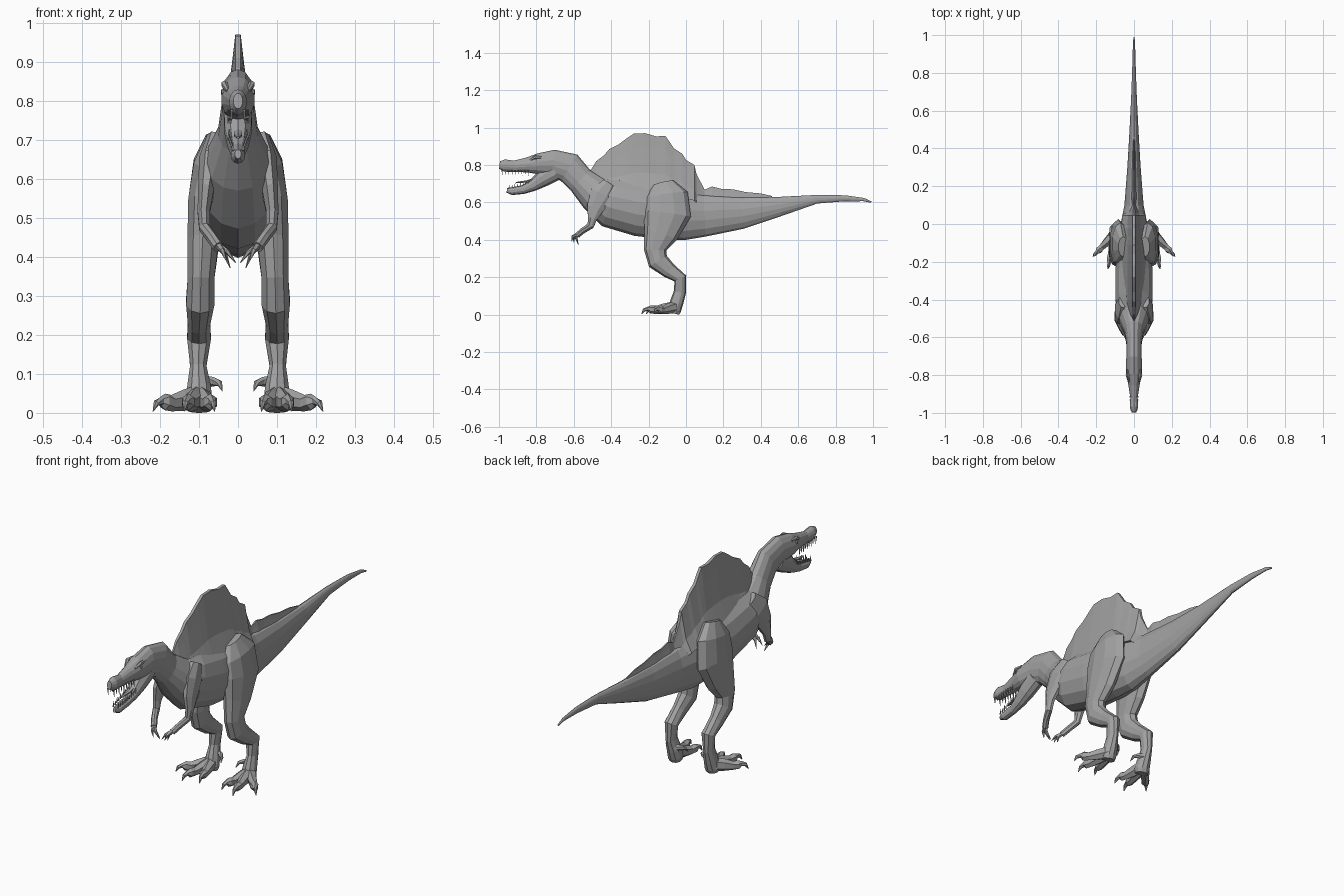
import bpy, bmesh, math
from mathutils import Vector

hide = bpy.data.materials.new("dark_grey_hide")
hide.diffuse_color = (.36, .36, .36, 1)


def finish(name, bm, mirror):
    bmesh.ops.recalc_face_normals(bm, faces=bm.faces)
    me = bpy.data.meshes.new(name)
    bm.to_mesh(me)
    bm.free()
    me.materials.append(hide)
    ob = bpy.data.objects.new(name, me)
    bpy.context.collection.objects.link(ob)
    if mirror:
        ob.modifiers.new("mirror", 'MIRROR').use_mirror_merge = False
    return ob


def skin(bm, rings):
    rings = [[bm.verts.new(p) for p in r] for r in rings]
    n = len(rings[0])
    for a, b in zip(rings, rings[1:]):
        for i in range(n):
            j = (i + 1) % n
            bm.faces.new((a[i], a[j], b[j], b[i]))
    bm.faces.new(rings[0])
    bm.faces.new(rings[-1])


def tube(bm, stations, sides):
    """Loft ellipses along a path; station = x, y, z, side radius, depth radius."""
    pts = [Vector(s[:3]) for s in stations]
    rings = []
    for i, s in enumerate(stations):
        t = Vector()
        if i > 0:
            t += (pts[i] - pts[i - 1]).normalized()
        if i < len(pts) - 1:
            t += (pts[i + 1] - pts[i]).normalized()
        t.normalize()
        u = Vector((1, 0, 0))
        u = (u - t * u.dot(t)).normalized()
        v = t.cross(u)
        rings.append([pts[i] + u * s[3] * math.cos(a) + v * s[4] * math.sin(a)
                      for a in (2 * math.pi * (k + .5) / sides for k in range(sides))])
    skin(bm, rings)


def part(name, tubes, sides=8, mirror=True):
    bm = bmesh.new()
    for t in tubes:
        tube(bm, t, sides)
    return finish(name, bm, mirror)


# tail, torso, neck and upper head in one loft: y, z, half width, half depth
spine = [(.99, .602, .003, .004), (.95, .615, .006, .009), (.85, .622, .009, .016),
         (.7, .617, .014, .023), (.5, .578, .024, .052), (.3, .545, .036, .086),
         (.1, .53, .052, .113), (0, .53, .072, .133), (-.1, .55, .092, .148),
         (-.25, .567, .1, .148), (-.4, .602, .1, .138), (-.49, .65, .086, .098),
         (-.565, .72, .052, .075), (-.625, .785, .042, .083), (-.71, .81, .042, .072),
         (-.79, .806, .044, .056), (-.85, .80, .031, .04), (-.92, .793, .02, .03),
         (-.97, .797, .023, .033), (-.997, .80, .012, .02)]
part("body", [[(0,) + s for s in spine]], 14, False)

# lower jaw and tongue
part("lower_jaw", [[(0, -.70, .765, .038, .05), (0, -.77, .725, .036, .045),
                    (0, -.82, .69, .028, .031), (0, -.87, .669, .019, .024),
                    (0, -.93, .66, .019, .021), (0, -.958, .664, .008, .012)]], 10, False)
part("tongue", [[(0, -.78, .735, .013, .008), (0, -.85, .712, .012, .006),
                 (0, -.91, .706, .004, .003)]], 6, False)

# teeth along both jaws
teeth = []
for i in range(9):
    f = i / 8
    y, x = -.985 + .14 * f, .016 + .01 * f
    ln = .026 - .008 * (i % 2)
    teeth.append([(x, y, .778, .004, .004), (x, y + .004, .768 - ln, .0008, .0008)])
    y, z = -.947 + .12 * f, .672 + .03 * f
    teeth.append([(x - .003, y, z, .004, .004), (x - .003, y + .004, z + ln, .0008, .0008)])
part("teeth", teeth, 4)

# brow ridges and eyes
part("brow", [[(.026, -.835, .826, .005, .006), (.035, -.805, .843, .009, .01),
               (.033, -.77, .842, .006, .008)]], 6)
part("eye", [[(.03, -.80, .823, .008, .008), (.043, -.803, .823, .006, .006)]], 6)

# back sail with ragged edge, running on as a low tail ridge: y, top, base
sail = [(-.535, .745, .70), (-.5, .787, .68), (-.48, .82, .67), (-.44, .85, .66),
        (-.41, .885, .66), (-.36, .91, .66), (-.32, .94, .66), (-.28, .967, .66),
        (-.22, .97, .66), (-.16, .953, .66), (-.11, .955, .65), (-.085, .92, .65),
        (-.065, .89, .64), (-.02, .86, .63), (0, .827, .62), (.045, .80, .61),
        (.055, .755, .60), (.075, .715, .60), (.1, .668, .59), (.14, .685, .59),
        (.19, .672, .59), (.25, .67, .59), (.32, .655, .59), (.4, .648, .58),
        (.46, .634, .58)]
bm = bmesh.new()
rings = []
for y, top, base in sail:
    k = min(1, (top - base) / .2)
    half = [(.066 * k, 0), (.034 * k, .32), (.016 * k, .75), (.007 * k, 1)]
    z = lambda f: base + (top - base) * f
    rings.append([(w, y, z(f)) for w, f in half] + [(-w, y, z(f)) for w, f in half[::-1]])
skin(bm, rings)
finish("back_sail", bm, False)

# hind legs: thigh, shin and upright foot bone
part("hind_leg", [[(.058, -.12, .705, .026, .055), (.072, -.105, .64, .044, .115),
                   (.084, -.1, .54, .046, .127), (.09, -.135, .43, .042, .092),
                   (.095, -.165, .345, .036, .06), (.097, -.15, .285, .038, .056),
                   (.1, -.09, .235, .03, .042), (.1, -.03, .193, .032, .035),
                   (.102, -.033, .12, .022, .033), (.1, -.05, .065, .032, .036),
                   (.1, -.062, .025, .036, .036), (.1, -.066, .006, .03, .03)]], 10)

# splayed toes with hooked claws, plus a small inner claw
toes = []
for x, y in ((.06, -.212), (.138, -.237), (.218, -.172)):
    at = lambda f: (.1 + (x - .1) * f, -.05 + (y + .05) * f)
    toes.append([at(f) + (z, r, h) for f, z, r, h in
                 ((0, .042, .03, .032), (.35, .032, .023, .028), (.6, .025, .018, .021),
                  (.74, .028, .019, .022), (.82, .031, .011, .012), (.93, .025, .008, .009),
                  (1, .004, .001, .002))])
toes.append([(.085, -.035, .08, .014, .016), (.062, -.045, .08, .011, .012),
             (.047, -.06, .076, .008, .008), (.04, -.075, .056, .001, .001)])
part("toes", toes, 6)

# fore limbs with heavy shoulders and three clawed fingers
part("arm", [[(.06, -.41, .70, .022, .04), (.072, -.45, .64, .03, .07),
              (.082, -.485, .57, .022, .05), (.088, -.5, .515, .017, .027),
              (.086, -.51, .475, .015, .02), (.068, -.55, .45, .014, .017),
              (.05, -.58, .425, .014, .016)]], 8)
fingers = []
for x, y, z in ((.006, -.60, .385), (.02, -.575, .372), (.03, -.612, .39)):
    fingers.append([(.052, -.578, .43, .009, .009),
                    ((.05 + x) / 2, (y - .6) / 2, (.445 + z) / 2, .007, .008),
                    (x, y, z, .001, .001)])
part("fingers", fingers, 5)
